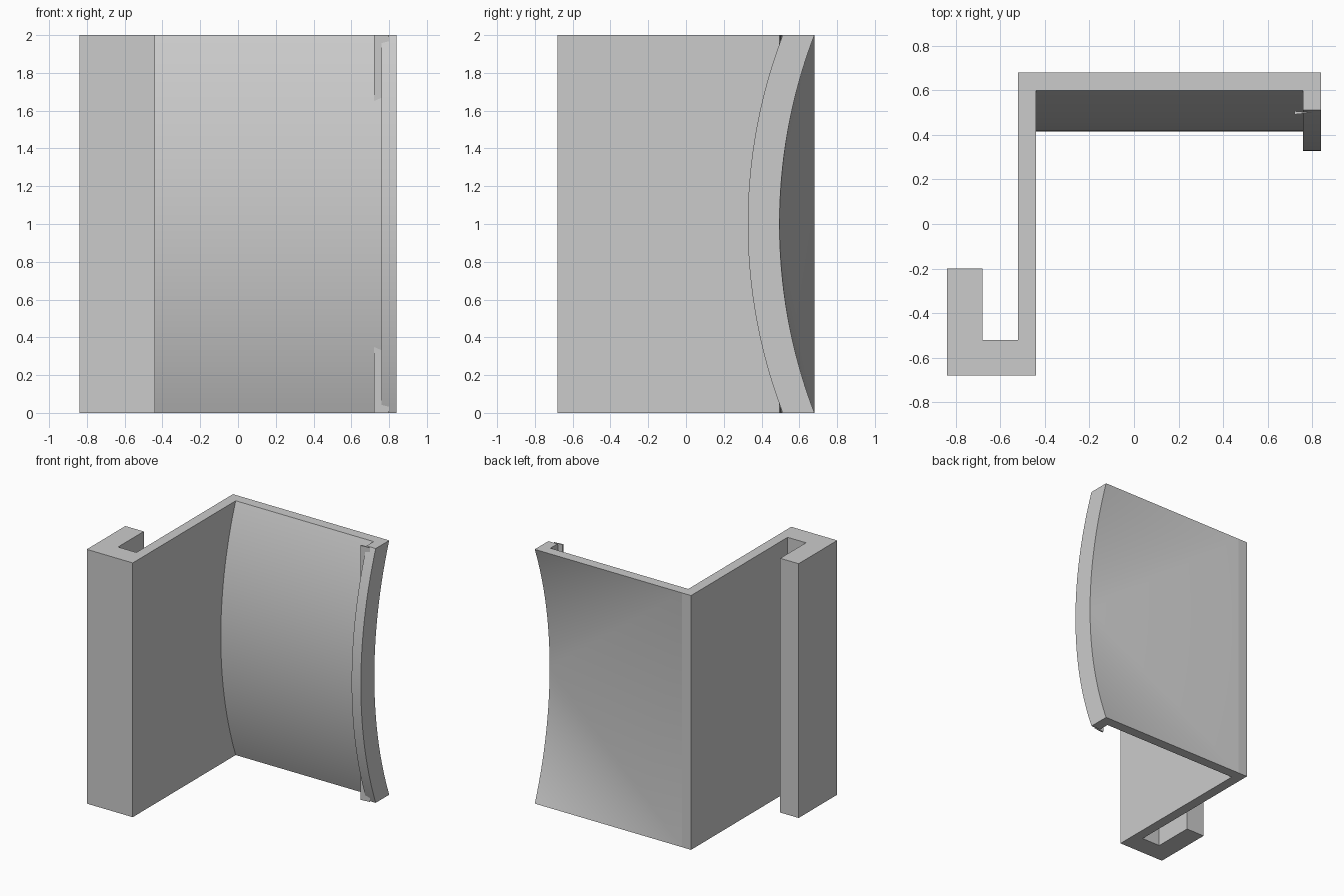
import bpy, bmesh, math

cube = bpy.data.objects.get("Cube")
if cube:
    bpy.data.objects.remove(cube, do_unlink=True)

HEIGHT = 2.0
SAG = 0.185      # depth of the bow at mid height
STEPS = 48

grey = bpy.data.materials.new("plain_grey")
grey.use_nodes = True
colour = (0.6, 0.6, 0.6, 1)
grey.diffuse_color = colour
grey.node_tree.nodes["Principled BSDF"].inputs["Base Color"].default_value = colour


def finish(name, bm, smooth=False):
    bmesh.ops.recalc_face_normals(bm, faces=bm.faces)
    mesh = bpy.data.meshes.new(name)
    bm.to_mesh(mesh)
    bm.free()
    mesh.materials.append(grey)
    obj = bpy.data.objects.new(name, mesh)
    bpy.context.collection.objects.link(obj)
    if smooth:
        bpy.ops.object.select_all(action='DESELECT')
        obj.select_set(True)
        bpy.context.view_layer.objects.active = obj
        bpy.ops.object.shade_smooth_by_angle(angle=math.radians(30))
    return obj


def upright(name, outline):
    """Plan outline raised to the full height."""
    bm = bmesh.new()
    base = bm.faces.new([bm.verts.new((x, y, 0)) for x, y in outline])
    top = bmesh.ops.extrude_face_region(bm, geom=[base])["geom"]
    bmesh.ops.translate(bm, vec=(0, 0, HEIGHT),
                        verts=[v for v in top if isinstance(v, bmesh.types.BMVert)])
    return finish(name, bm)


# Side wall with its hooked channel
upright("hooked_side_wall", [(-0.84, -0.2), (-0.84, -0.68), (-0.44, -0.68), (-0.44, 0.68),
                             (-0.52, 0.68), (-0.52, -0.52), (-0.68, -0.52), (-0.68, -0.2)])

# Thin straight lip at the free end
upright("thin_lip", [(0.72, 0.492), (0.8, 0.5), (0.72, 0.507)])

# Bowed panel and flange: plan points swept along an upright circular arc
radius = (1 + SAG ** 2) / (2 * SAG)
half = math.asin(1 / radius)


def bow(t):
    a = half * (2 * t - 1)
    return radius * math.cos(a) - (radius - SAG), 1 + radius * math.sin(a)


bm = bmesh.new()
rows = []
for x, y in [(-0.44, 0.6), (0.76, 0.6), (0.76, 0.512), (0.84, 0.512), (0.84, 0.68)]:
    row = []
    for i in range(STEPS + 1):
        dip, z = bow(i / STEPS)
        row.append(bm.verts.new((x, y - dip, z)))
    rows.append(row)
for a, b in zip(rows, rows[1:]):
    for i in range(STEPS):
        bm.faces.new((a[i], b[i], b[i + 1], a[i + 1]))

# Back surface runs from the straight corner to the bowed free edge
low = bm.verts.new((-0.44, 0.68, 0))
high = bm.verts.new((-0.44, 0.68, HEIGHT))
edge = rows[-1]
mid = STEPS // 2
for i in range(STEPS):
    bm.faces.new((low if i < mid else high, edge[i + 1], edge[i]))
bm.faces.new((low, high, edge[mid]))

# End caps and the side against the wall
bm.faces.new([r[0] for r in rows] + [low])
bm.faces.new([r[-1] for r in rows] + [high])
bm.faces.new(rows[0] + [high, low])
finish("bowed_panel", bm, smooth=True)
